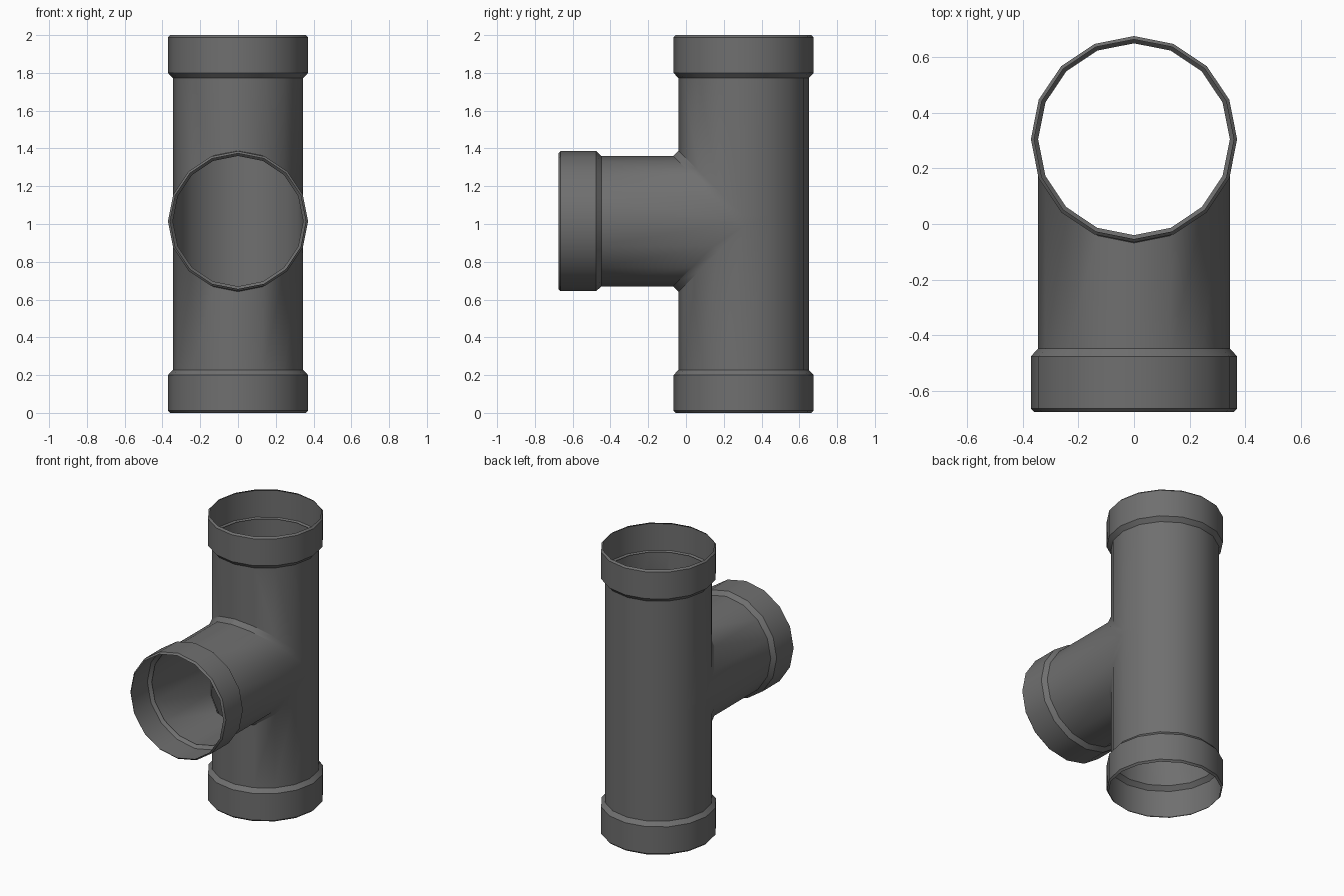
import bpy, bmesh, math
from mathutils import Matrix, Vector

if "Cube" in bpy.data.objects:
    bpy.data.objects.remove(bpy.data.objects["Cube"])

SIDES = 16
R = 0.345            # pipe radius
RS = 0.371           # socket radius
CY, CZ = 0.305, 1.015  # run axis in y, branch axis in z
LOW, HIGH = 0.228, 1.8  # ends of the run
NECK = -0.465        # outer end of the branch
C = 0.028            # chamfer where the pipes join

grey = bpy.data.materials.new("dark_grey_plastic")
grey.use_nodes = True
colour = (0.16, 0.16, 0.16, 1)
grey.diffuse_color = colour
grey.node_tree.nodes["Principled BSDF"].inputs["Base Color"].default_value = colour


def finish(name, bm):
    bmesh.ops.remove_doubles(bm, verts=bm.verts, dist=0.0005)
    bmesh.ops.recalc_face_normals(bm, faces=bm.faces)
    mid = sum((v.co for v in bm.verts), Vector()) / len(bm.verts)
    if sum(f.normal.dot(f.calc_center_median() - mid) for f in bm.faces) < 0:
        bmesh.ops.reverse_faces(bm, faces=bm.faces)
    mesh = bpy.data.meshes.new(name)
    bm.to_mesh(mesh)
    bm.free()
    mesh.materials.append(grey)
    obj = bpy.data.objects.new(name, mesh)
    bpy.context.collection.objects.link(obj)
    bpy.ops.object.select_all(action='DESELECT')
    obj.select_set(True)
    bpy.context.view_layer.objects.active = obj
    bpy.ops.object.shade_smooth_by_angle(angle=math.radians(30))


def face(bm, *points):
    bm.faces.new([bm.verts.new(p) for p in points])


# Tee body: run and branch joined along a chamfered mitre
bm = bmesh.new()
half = SIDES // 2
ring = [(R * math.cos(math.pi * k / half), R * math.sin(math.pi * k / half))
        for k in range(half + 1)]
for (x0, s0), (x1, s1) in zip(ring, ring[1:]):
    # back half of the run
    levels = [LOW, CZ - C, CZ + C, HIGH]
    for z0, z1 in zip(levels, levels[1:]):
        face(bm, (x0, CY + s0, z0), (x1, CY + s1, z0),
             (x1, CY + s1, z1), (x0, CY + s0, z1))
    # front half of the run, chamfer and branch, above and below
    for sign, end in ((1, HIGH), (-1, LOW)):
        run0 = (x0, CY - s0, CZ + sign * (s0 + C))
        run1 = (x1, CY - s1, CZ + sign * (s1 + C))
        arm0 = (x0, CY - s0 - C, CZ + sign * s0)
        arm1 = (x1, CY - s1 - C, CZ + sign * s1)
        face(bm, run0, run1, (x1, CY - s1, end), (x0, CY - s0, end))
        face(bm, run0, run1, arm1, arm0)
        face(bm, arm0, arm1, (x1, NECK, CZ + sign * s1), (x0, NECK, CZ + sign * s0))
# small side triangles where the chamfers meet
for x in (R, -R):
    face(bm, (x, CY, CZ + C), (x, CY, CZ - C), (x, CY - C, CZ))
finish("tee_body", bm)


# Sockets: radius and distance back from the rim, with a turned-in lip
def socket(name, matrix):
    profile = [(RS - 0.012, 0), (RS, 0.012), (RS, 0.2), (R, 0.228)]
    bm = bmesh.new()
    verts = [bm.verts.new((r, 0, z)) for r, z in profile]
    edges = [bm.edges.new(pair) for pair in zip(verts, verts[1:])]
    bmesh.ops.spin(bm, geom=verts + edges, cent=(0, 0, 0), axis=(0, 0, 1),
                   angle=math.tau, steps=SIDES)
    bm.transform(matrix)
    finish(name, bm)


socket("bottom_socket", Matrix.Translation((0, CY, 0)))
socket("top_socket", Matrix.Translation((0, CY, 2)) @ Matrix.Rotation(math.pi, 4, 'X'))
socket("branch_socket", Matrix.Translation((0, -0.676, CZ)) @ Matrix.Rotation(-math.pi / 2, 4, 'X'))
